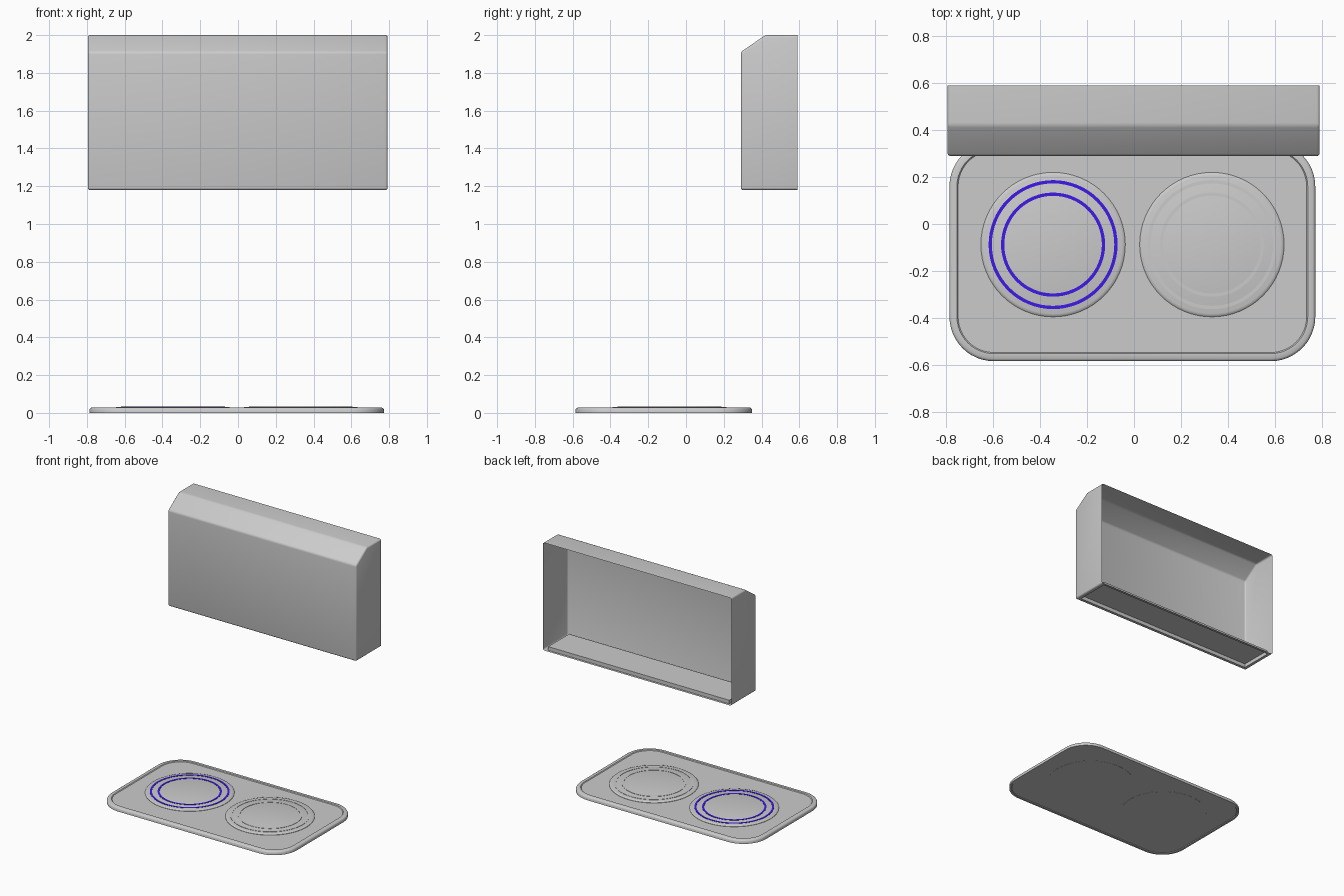
import bpy, bmesh, math

if "Cube" in bpy.data.objects:
    bpy.data.objects.remove(bpy.data.objects["Cube"])


def finish(bm, name, mat=None, recalc=True):
    if recalc:
        bmesh.ops.recalc_face_normals(bm, faces=bm.faces)
    me = bpy.data.meshes.new(name)
    bm.to_mesh(me)
    bm.free()
    ob = bpy.data.objects.new(name, me)
    bpy.context.collection.objects.link(ob)
    if mat:
        me.materials.append(mat)
    bpy.ops.object.select_all(action='DESELECT')
    ob.select_set(True)
    bpy.context.view_layer.objects.active = ob
    bpy.ops.object.shade_smooth_by_angle(angle=math.radians(35))
    return ob


def bridge(bm, loops, cyclic=False):
    """Quad strips between successive closed loops of equal length."""
    pairs = list(zip(loops, loops[1:]))
    if cyclic:
        pairs.append((loops[-1], loops[0]))
    for a, b in pairs:
        n = len(a)
        for i in range(n):
            j = (i + 1) % n
            bm.faces.new((a[i], a[j], b[j], b[i]))


def rounded_rect(bm, x0, x1, y0, y1, r, z, seg=12):
    loop = []
    corners = ((x1 - r, y1 - r), (x0 + r, y1 - r), (x0 + r, y0 + r), (x1 - r, y0 + r))
    for k, (cx, cy) in enumerate(corners):
        for i in range(seg + 1):
            a = math.pi / 2 * (k + i / seg)
            loop.append(bm.verts.new((cx + r * math.cos(a), cy + r * math.sin(a), z)))
    return loop


def lathe(name, cx, cy, profile, closed, mat=None, n=64):
    """Closed profiles give rings; open ones are capped into discs."""
    bm = bmesh.new()
    loops = [[bm.verts.new((cx + r * math.cos(2 * math.pi * i / n),
                            cy + r * math.sin(2 * math.pi * i / n), z))
              for i in range(n)] for r, z in profile]
    bridge(bm, loops, closed)
    if not closed:
        bm.faces.new(loops[0])
        bm.faces.new(loops[-1])
    return finish(bm, name, mat)


# Extractor hood: thin shell, open at the back
bm = bmesh.new()
section = [(0.59, 1.18), (0.29, 1.18), (0.29, 1.91), (0.42, 2.0), (0.59, 2.0)]
left = [bm.verts.new((-0.795, y, z)) for y, z in section]
right = [bm.verts.new((0.792, y, z)) for y, z in section]
for i in range(4):
    bm.faces.new((left[i], left[i + 1], right[i + 1], right[i]))
bm.faces.new(left)
bm.faces.new(right)
bmesh.ops.recalc_face_normals(bm, faces=bm.faces)
bm.normal_update()
if sum(f.normal.z * f.calc_area() for f in bm.faces if f.calc_center_median().z < 1.2) > 0:
    bmesh.ops.reverse_faces(bm, faces=bm.faces)
bmesh.ops.bevel(bm, geom=[e for e in bm.edges if not e.is_boundary],
                offset=0.012, segments=3, profile=0.5, affect='EDGES')
# recessed filter panel underneath
bm.normal_update()
panel = max((f for f in bm.faces if f.normal.z < -0.99), key=lambda f: f.calc_area())
bmesh.ops.inset_region(bm, faces=[panel], thickness=0.026, use_boundary=True)
ext = bmesh.ops.extrude_discrete_faces(bm, faces=[panel])
bmesh.ops.translate(bm, verts=ext['faces'][0].verts, vec=(0, 0, 0.028))
finish(bm, "extractor_hood", recalc=False)

# Hob plate: rounded slab with a narrow raised rim and shallow underside
bm = bmesh.new()
steps = [(0.018, 0.005), (0.014, 0.0), (0.0, 0.0), (0.0, 0.018), (0.004, 0.024),
         (0.011, 0.028), (0.032, 0.028), (0.037, 0.023)]
loops = [rounded_rect(bm, -0.787 + d, 0.773 - d, -0.585 + d, 0.35 - d, 0.19 - d, z)
         for d, z in steps]
bridge(bm, loops)
bm.faces.new(loops[0])
bm.faces.new(loops[-1])
finish(bm, "hob_plate")

# Burners with two marking rings each, the left one lit
blue = bpy.data.materials.new("lit_ring_blue")
blue.diffuse_color = (0.05, 0.01, 0.8, 1)
blue.use_nodes = True
blue.node_tree.nodes["Principled BSDF"].inputs["Base Color"].default_value = blue.diffuse_color
for side, cx, mat in (("left", -0.345, blue), ("right", 0.332, None)):
    lathe(side + "_burner", cx, -0.088,
          [(0.308, 0.004), (0.308, 0.025), (0.304, 0.029), (0.294, 0.032)], False)
    for label, r in (("outer", 0.268), ("inner", 0.215)):
        lathe(f"{side}_{label}_ring", cx, -0.088,
              [(r - 0.007, 0.030), (r + 0.007, 0.030), (r + 0.007, 0.034), (r - 0.007, 0.034)],
              True, mat)
